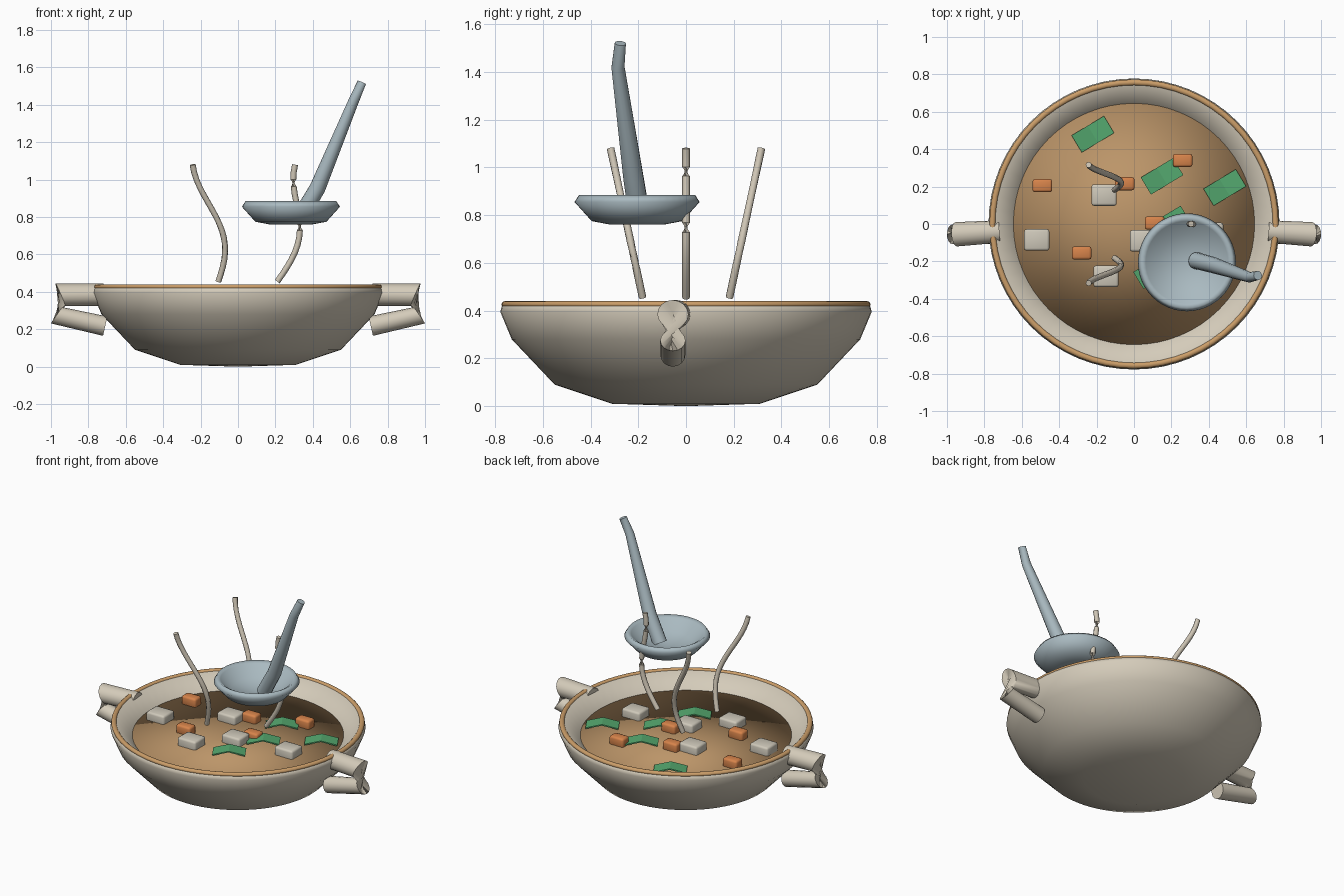
import bpy, bmesh, math
from mathutils import Vector, Matrix

cube = bpy.data.objects.get("Cube")
if cube:
    bpy.data.objects.remove(cube, do_unlink=True)


def material(name, rgb):
    m = bpy.data.materials.new(name)
    m.use_nodes = True
    m.diffuse_color = (*rgb, 1)
    m.node_tree.nodes["Principled BSDF"].inputs["Base Color"].default_value = (*rgb, 1)
    return m


CREAM = material("cream ceramic", (0.66, 0.60, 0.49))
TAN = material("tan glaze", (0.60, 0.34, 0.14))
BROTH = material("brown broth", (0.50, 0.30, 0.14))
STEEL = material("blue grey steel", (0.40, 0.49, 0.53))
CARROT = material("orange carrot", (0.68, 0.23, 0.07))
LEAF = material("green leaf", (0.09, 0.40, 0.16))
TOFU = material("pale tofu", (0.62, 0.58, 0.49))
STEAM = material("pale steam", (0.62, 0.56, 0.46))


def finish(name, bm, mat, smooth=True):
    bmesh.ops.recalc_face_normals(bm, faces=bm.faces)
    for f in bm.faces:
        f.smooth = smooth
    me = bpy.data.meshes.new(name)
    bm.to_mesh(me)
    bm.free()
    me.materials.append(mat)
    ob = bpy.data.objects.new(name, me)
    bpy.context.collection.objects.link(ob)
    return ob


def lathe(name, profile, mat, centre=(0, 0, 0), steps=64):
    bm = bmesh.new()
    vs = [bm.verts.new((r, 0, z)) for r, z in profile]
    edges = [bm.edges.new(p) for p in zip(vs, vs[1:])]
    bmesh.ops.spin(bm, geom=vs + edges, cent=(0, 0, 0), axis=(0, 0, 1),
                   angle=math.tau, steps=steps, use_duplicate=False)
    bmesh.ops.remove_doubles(bm, verts=bm.verts, dist=0.0005)
    bmesh.ops.translate(bm, verts=bm.verts, vec=centre)
    return finish(name, bm, mat)


def tube(name, path, radii, mat, sides=12):
    """Capped tube; each ring is framed against the vertical axis."""
    bm = bmesh.new()
    pts = [Vector(p) for p in path]
    rings = []
    for i, (p, r) in enumerate(zip(pts, radii)):
        t = (pts[min(i + 1, len(pts) - 1)] - pts[max(i - 1, 0)]).normalized()
        side = t.cross(Vector((0, 0, 1))).normalized()
        up = side.cross(t)
        angles = [math.tau * k / sides for k in range(sides)]
        rings.append([bm.verts.new(p + r * (side * math.cos(a) + up * math.sin(a)))
                      for a in angles])
    for a, b in zip(rings, rings[1:]):
        for k in range(sides):
            n = (k + 1) % sides
            bm.faces.new((a[k], a[n], b[n], b[k]))
    bm.faces.new(rings[0])
    bm.faces.new(rings[-1])
    ob = finish(name, bm, mat)
    bpy.ops.object.select_all(action='DESELECT')
    ob.select_set(True)
    bpy.context.view_layer.objects.active = ob
    bpy.ops.object.shade_smooth_by_angle(angle=math.radians(60))
    return ob


def chunk(name, x, y, z, size, mat):
    bm = bmesh.new()
    bmesh.ops.create_cube(bm, size=1, matrix=Matrix.Translation((x, y, z))
                          @ Matrix.Diagonal((*size, 1)))
    bmesh.ops.bevel(bm, geom=bm.edges[:], offset=0.013, segments=2,
                    profile=0.5, affect='EDGES')
    return finish(name, bm, mat)


# Pot body, rim and broth
lathe("pot_bowl", [(0, 0), (0.31, 0.01), (0.55, 0.09), (0.73, 0.28), (0.778, 0.395),
                   (0.77, 0.425), (0.74, 0.43), (0.64, 0.335), (0.52, 0.17),
                   (0.3, 0.08), (0, 0.07)], CREAM)
rim = [(0.757 + 0.016 * math.cos(k * math.tau / 12), 0.426 + 0.014 * math.sin(k * math.tau / 12))
       for k in range(13)]
lathe("pot_rim", rim, TAN)
lathe("broth", [(0, 0.342), (0.645, 0.34), (0.6, 0.28)], BROTH)

# Twisted side handles
for name, s in (("left_handle", 1), ("right_handle", -1)):
    tube(name, [(s * 0.72, -0.04, 0.385), (s * 0.95, -0.055, 0.385),
                (s * 0.97, -0.055, 0.275), (s * 0.71, -0.055, 0.217)],
         [0.06, 0.065, 0.053, 0.053], CREAM, 16)

# Steam wisps
for i in range(3):
    a = i * math.tau / 3
    path = []
    for k in range(17):
        t = k / 16
        r = 0.21 + 0.155 * t
        path.append((r * math.cos(a) + 0.06 * math.sin(1.5 * math.pi * t),
                     r * math.sin(a), 0.455 + 0.625 * t))
    tube(f"steam_wisp_{i + 1}", path, [0.016] * 17, STEAM, 8)

# Ladle
lathe("ladle_bowl", [(0, 0.76), (0.11, 0.76), (0.19, 0.775), (0.262, 0.855), (0.243, 0.885),
                     (0.22, 0.872), (0.15, 0.81), (0, 0.785)], STEEL, (0.283, -0.205, 0), 48)
tube("ladle_handle", [(0.33, -0.195, 0.795), (0.425, -0.22, 0.955),
                      (0.618, -0.285, 1.42), (0.662, -0.275, 1.52)],
     [0.045, 0.043, 0.028, 0.024], STEEL, 14)

# Tofu and carrot chunks
for i, (x, y) in enumerate([(-0.16, 0.155), (-0.52, -0.085), (-0.15, -0.28),
                            (0.045, -0.09), (0.41, -0.05)]):
    chunk(f"tofu_{i + 1}", x, y, 0.35, (0.135, 0.115, 0.09), TOFU)
for i, (x, y) in enumerate([(-0.49, 0.205), (0.26, 0.34), (-0.05, 0.215),
                            (0.11, 0.005), (-0.28, -0.155)]):
    chunk(f"carrot_{i + 1}", x, y, 0.36, (0.105, 0.07, 0.07), CARROT)

# Folded leaves
for i, (x, y) in enumerate([(-0.22, 0.48), (0.15, 0.255), (0.485, 0.195),
                            (0.19, 0.0), (0.11, -0.25)]):
    bm = bmesh.new()
    rows = [[bm.verts.new((u * 0.1, v * 0.053, 0.025 * (1 - abs(u)))) for v in (-1, 1)]
            for u in (-1, 0, 1)]
    for a, b in zip(rows, rows[1:]):
        bm.faces.new((a[0], b[0], b[1], a[1]))
    bm.transform(Matrix.Translation((x, y, 0.35)) @ Matrix.Rotation(math.radians(31), 4, 'Z'))
    leaf = finish(f"leaf_{i + 1}", bm, LEAF, False)
    solid = leaf.modifiers.new("thickness", 'SOLIDIFY')
    solid.thickness = 0.008
    solid.offset = 0
